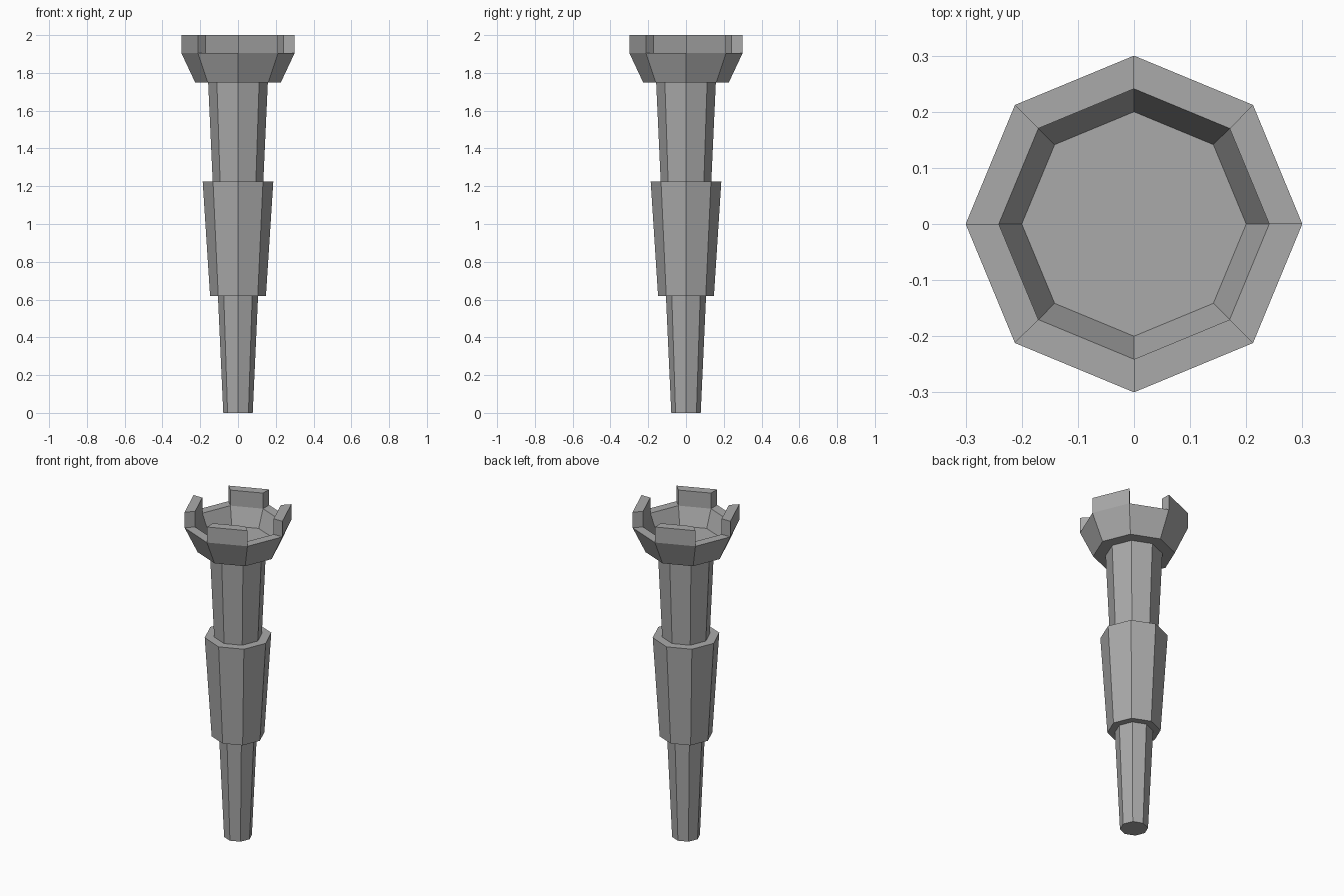
import bpy, bmesh, math

cube = bpy.data.objects.get("Cube")
if cube:
    bpy.data.objects.remove(cube, do_unlink=True)

SIDES = 8

stone = bpy.data.materials.new("grey stone")
stone.use_nodes = True
GREY = (0.4, 0.4, 0.4, 1)
stone.diffuse_color = GREY
stone.node_tree.nodes["Principled BSDF"].inputs["Base Color"].default_value = GREY


def lathe(bm, profile, closed=False):
    """Sweep (radius, z) points round the octagon; returns the faces of each band."""
    rings = []
    for r, z in profile:
        angles = [math.tau * i / SIDES for i in range(SIDES)]
        rings.append([bm.verts.new((r * math.cos(a), r * math.sin(a), z)) for a in angles])
    bands = []
    for low, high in zip(rings, rings[1:]):
        band = []
        for i in range(SIDES):
            j = (i + 1) % SIDES
            band.append(bm.faces.new((low[i], low[j], high[j], high[i])))
        bands.append(band)
    bm.faces.new(rings[0][::-1])
    bm.faces.new(rings[-1])
    return bands


def finish(bm, name):
    bmesh.ops.recalc_face_normals(bm, faces=bm.faces)
    mesh = bpy.data.meshes.new(name)
    bm.to_mesh(mesh)
    bm.free()
    mesh.materials.append(stone)
    obj = bpy.data.objects.new(name, mesh)
    bpy.context.collection.objects.link(obj)


# Tapered shaft and the thicker collar round its middle
for name, profile in (
    ("tower_shaft", [(0.078, 0), (0.158, 1.75)]),
    ("middle_collar", [(0.148, 0.62), (0.187, 1.225)]),
):
    bm = bmesh.new()
    lathe(bm, profile)
    finish(bm, name)

# Flared head with a sunken floor
bm = bmesh.new()
bands = lathe(bm, [(0.227, 1.75), (0.30, 1.905), (0.241, 1.905), (0.20, 1.80)])

# Battlements raised on every other segment of the rim
raised = bmesh.ops.extrude_discrete_faces(bm, faces=bands[1][::2])["faces"]
for face in raised:
    bmesh.ops.translate(bm, verts=face.verts, vec=(0, 0, 0.095))
# Close the sides of each battlement
for face in raised:
    face.normal_update()
finish(bm, "battlement_head")
